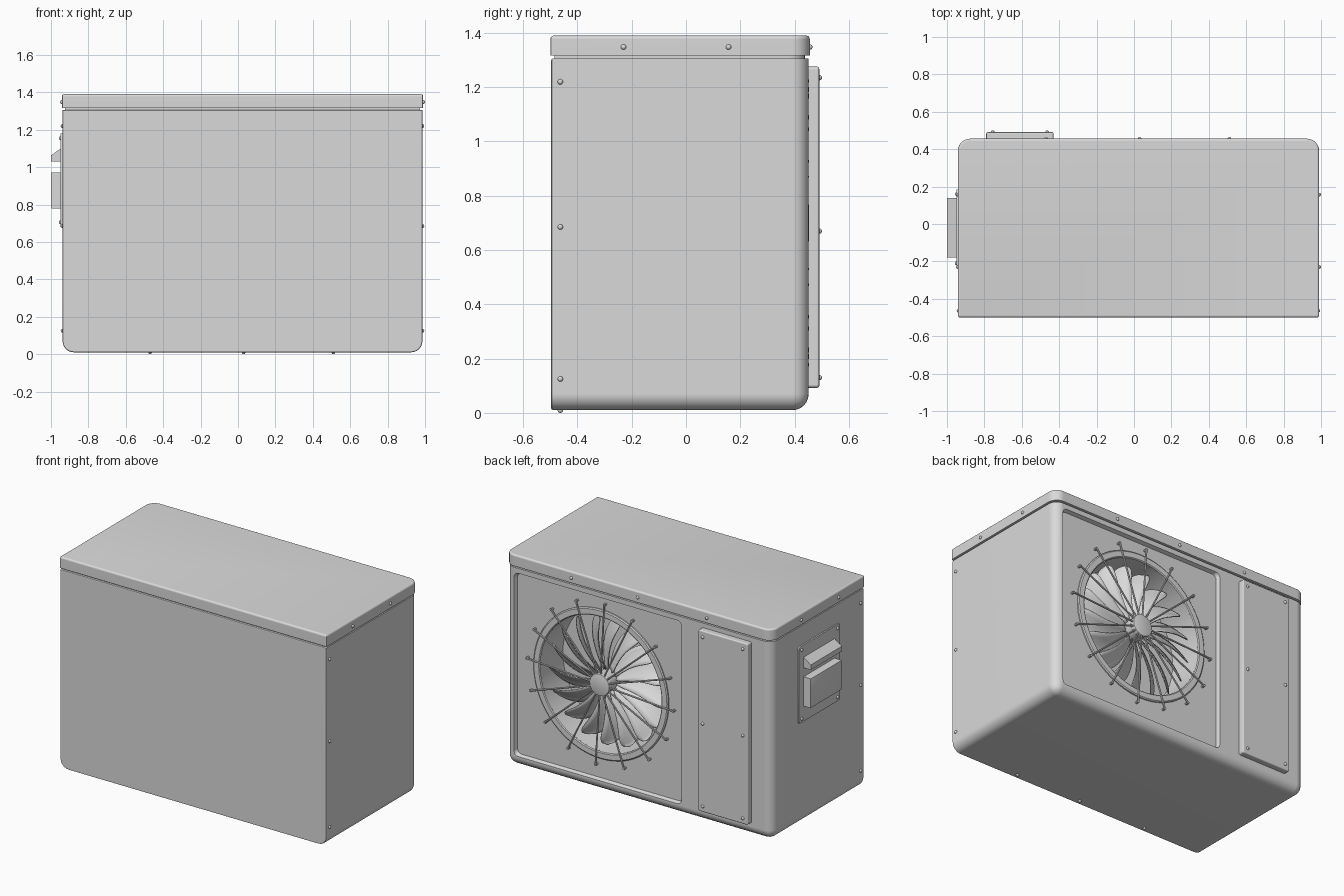
import bpy, bmesh
from math import pi, cos, sin, sqrt, radians
from mathutils import Vector, Matrix

if "Cube" in bpy.data.objects:
    bpy.data.objects.remove(bpy.data.objects["Cube"])

grey = bpy.data.materials.new("light grey")
grey.use_nodes = True
COL = (0.7, 0.7, 0.7, 1)
grey.diffuse_color = COL
grey.node_tree.nodes["Principled BSDF"].inputs["Base Color"].default_value = COL

FAN_X, FAN_Z = 0.31, 0.70


def finish(name, bm):
    bmesh.ops.recalc_face_normals(bm, faces=bm.faces)
    mesh = bpy.data.meshes.new(name)
    bm.to_mesh(mesh)
    bm.free()
    ob = bpy.data.objects.new(name, mesh)
    bpy.context.collection.objects.link(ob)
    mesh.materials.append(grey)
    return ob


def smooth(ob, angle=35, weighted=False):
    bpy.ops.object.select_all(action="DESELECT")
    ob.select_set(True)
    bpy.context.view_layer.objects.active = ob
    bpy.ops.object.shade_smooth_by_angle(angle=radians(angle))
    if weighted:
        ob.modifiers.new("even_shading", "WEIGHTED_NORMAL").keep_sharp = True


def box(bm, lo, hi):
    lo, hi = Vector(lo), Vector(hi)
    m = Matrix.Translation((lo + hi) / 2) @ Matrix.Diagonal((*(hi - lo), 1))
    return bmesh.ops.create_cube(bm, size=1, matrix=m)["verts"]


def round_edges(bm, rule, radius, segments=6):
    """Round every edge whose midpoint and direction satisfy the rule."""
    picked = []
    for e in bm.edges:
        a, b = e.verts[0].co, e.verts[1].co
        if rule((a + b) / 2, (b - a).normalized()):
            picked.append(e)
    bmesh.ops.bevel(bm, geom=picked, offset=radius, segments=segments,
                    profile=0.5, affect="EDGES", clamp_overlap=True)


def rod(bm, p, q, r, sides=8, r2=None):
    p, q = Vector(p), Vector(q)
    turn = (q - p).to_track_quat("Z", "Y").to_matrix().to_4x4()
    bmesh.ops.create_cone(bm, cap_ends=True, segments=sides, radius1=r,
                          radius2=r if r2 is None else r2, depth=(q - p).length,
                          matrix=Matrix.Translation((p + q) / 2) @ turn)


def polar(r, a, y):
    return Vector((FAN_X + r * cos(a), y, FAN_Z + r * sin(a)))


def cut(target, cutter):
    cutter.hide_render = True
    mod = target.modifiers.new("cut", "BOOLEAN")
    mod.operation, mod.solver, mod.object = "DIFFERENCE", "EXACT", cutter
    bpy.context.view_layer.objects.active = target
    bpy.ops.object.modifier_apply(modifier="cut")
    bpy.data.objects.remove(cutter)


# Casing with rounded back and bottom edges
bm = bmesh.new()
box(bm, (-0.938, -0.497, 0.01), (0.986, 0.452, 1.306))
round_edges(bm, lambda c, d: (abs(d.z) > 0.9 and c.y > 0)
            or (c.z < 0.02 and c.y > -0.4), 0.06)
round_edges(bm, lambda c, d: c.y < -0.496, 0.008, 2)
casing = finish("casing", bm)

# Shallow drafted recess and fan well, cut from the back
bm = bmesh.new()
box(bm, (-0.275, 0.428, 0.085), (0.918, 0.478, 1.265))
round_edges(bm, lambda c, d: abs(d.y) > 0.9, 0.03, 4)
for v in bm.verts:
    if v.co.y > 0.45:
        v.co.x = 0.32 + (v.co.x - 0.32) * 1.03
        v.co.z = 0.675 + (v.co.z - 0.675) * 1.03
cut(casing, finish("recess_cutter", bm))
bm = bmesh.new()
rod(bm, (FAN_X, 0.2, FAN_Z), (FAN_X, 0.5, FAN_Z), 0.44, 64)
cut(casing, finish("well_cutter", bm))
smooth(casing, 32, True)

# Lid, on a narrow inset neck that leaves a shadow gap
bm = bmesh.new()
box(bm, (-0.942, -0.5, 1.316), (0.99, 0.456, 1.39))
round_edges(bm, lambda c, d: abs(d.z) > 0.9 and c.y > 0, 0.065)
round_edges(bm, lambda c, d: abs(d.z) > 0.9 and c.y < -0.45, 0.01, 2)
round_edges(bm, lambda c, d: c.z > 1.389, 0.024, 5)
smooth(finish("lid", bm), 35, True)
bm = bmesh.new()
box(bm, (-0.925, -0.485, 1.29), (0.973, 0.438, 1.33))
round_edges(bm, lambda c, d: abs(d.z) > 0.9 and c.y > 0, 0.06)
smooth(finish("lid_neck", bm))

# Ring around the fan opening
bm = bmesh.new()
N = 72
profile = [(0.44, 0.40), (0.44, 0.436), (0.446, 0.441), (0.48, 0.441),
           (0.487, 0.436), (0.487, 0.425)]
loops = [[bm.verts.new(polar(r, 2 * pi * i / N, y)) for r, y in profile]
         for i in range(N)]
for i in range(N):
    for k in range(len(profile)):
        n = (k + 1) % len(profile)
        bm.faces.new((loops[i][k], loops[i][n], loops[i - 1][n], loops[i - 1][k]))
smooth(finish("fan_ring", bm))

# Radial guard wires with small bent feet, and the centre cap
bm = bmesh.new()
for i in range(16):
    a = 2 * pi * i / 16 + 0.06
    rod(bm, polar(0.04, a, 0.442), polar(0.53, a, 0.447), 0.0055)
    rod(bm, polar(0.53, a, 0.451), polar(0.53, a, 0.424), 0.008)
smooth(finish("guard_wires", bm))
bm = bmesh.new()
rod(bm, (FAN_X, 0.425, FAN_Z), (FAN_X, 0.453, FAN_Z), 0.072, 32)
round_edges(bm, lambda c, d: c.y > 0.45, 0.006, 2)
smooth(finish("guard_cap", bm))

# Fan hub and swept petal blades
bm = bmesh.new()
rod(bm, (FAN_X, 0.19, FAN_Z), (FAN_X, 0.42, FAN_Z), 0.068, 32)
smooth(finish("fan_hub", bm))
bm = bmesh.new()
BLADES, ROWS, COLS = 17, 14, 5
for b in range(BLADES):
    grid = []
    for i in range(ROWS + 1):
        t = 1 - (1 - i / ROWS) ** 1.5
        r = 0.055 + 0.37 * t
        width = 0.15 * t ** 0.6 * sqrt(max(0, 1 - t ** 6)) + 0.025 * (1 - t) + 0.004
        row = []
        for j in range(COLS + 1):
            s = j / COLS - 0.5
            a = 2 * pi * b / BLADES + 0.3 * t * t + s * width / r * 0.85
            y = 0.36 + s * width * 0.65 - 0.1 * width * (1 - 4 * s * s)
            row.append(bm.verts.new(polar(r, a, y)))
        grid.append(row)
    for i in range(ROWS):
        for j in range(COLS):
            bm.faces.new((grid[i][j], grid[i][j + 1],
                          grid[i + 1][j + 1], grid[i + 1][j]))
blades = finish("fan_blades", bm)
smooth(blades, 50)
blades.modifiers.new("thickness", "SOLIDIFY").thickness = 0.006

# Service cover on the back
bm = bmesh.new()
box(bm, (-0.79, 0.44, 0.092), (-0.43, 0.491, 1.276))
round_edges(bm, lambda c, d: abs(d.y) > 0.9, 0.012, 3)
round_edges(bm, lambda c, d: c.y > 0.49, 0.008, 3)
smooth(finish("service_cover", bm), 35, True)

# Valve plate, lower box and sloped hood on the right side
bm = bmesh.new()
box(bm, (-0.948, -0.235, 0.68), (-0.93, 0.185, 1.18))
round_edges(bm, lambda c, d: abs(d.x) > 0.9, 0.012, 3)
smooth(finish("valve_plate", bm))
bm = bmesh.new()
box(bm, (-1.0, -0.18, 0.78), (-0.94, 0.14, 0.972))
round_edges(bm, lambda c, d: c.x < -0.99, 0.004, 2)
smooth(finish("valve_box", bm))
bm = bmesh.new()
for v in box(bm, (-1.0, -0.18, 1.03), (-0.94, 0.14, 1.105)):
    if v.co.x < -0.99 and v.co.z > 1.1:
        v.co.z = 1.063
finish("valve_hood", bm)

# Domed screws
spots = []
for x in (-0.938, 0.986):
    spots += [(x, -0.463, z) for z in (0.125, 0.685, 1.22)]
for x in (-0.942, 0.99):
    spots += [(x, y, 1.348) for y in (-0.23, 0.157)]
for x in (-0.47, 0.03, 0.51):
    spots += [(x, 0.456, 1.348), (x, -0.463, 0.01)]
spots += [(x, 0.491, z) for x in (-0.755, -0.465) for z in (0.13, 0.67, 1.235)]
spots += [(-0.948, y, z) for y in (-0.21, 0.16) for z in (0.705, 1.155)]
bm = bmesh.new()
for p in spots:
    bmesh.ops.create_uvsphere(bm, u_segments=12, v_segments=8, radius=0.01,
                              matrix=Matrix.Translation(p))
smooth(finish("screws", bm), 60)
